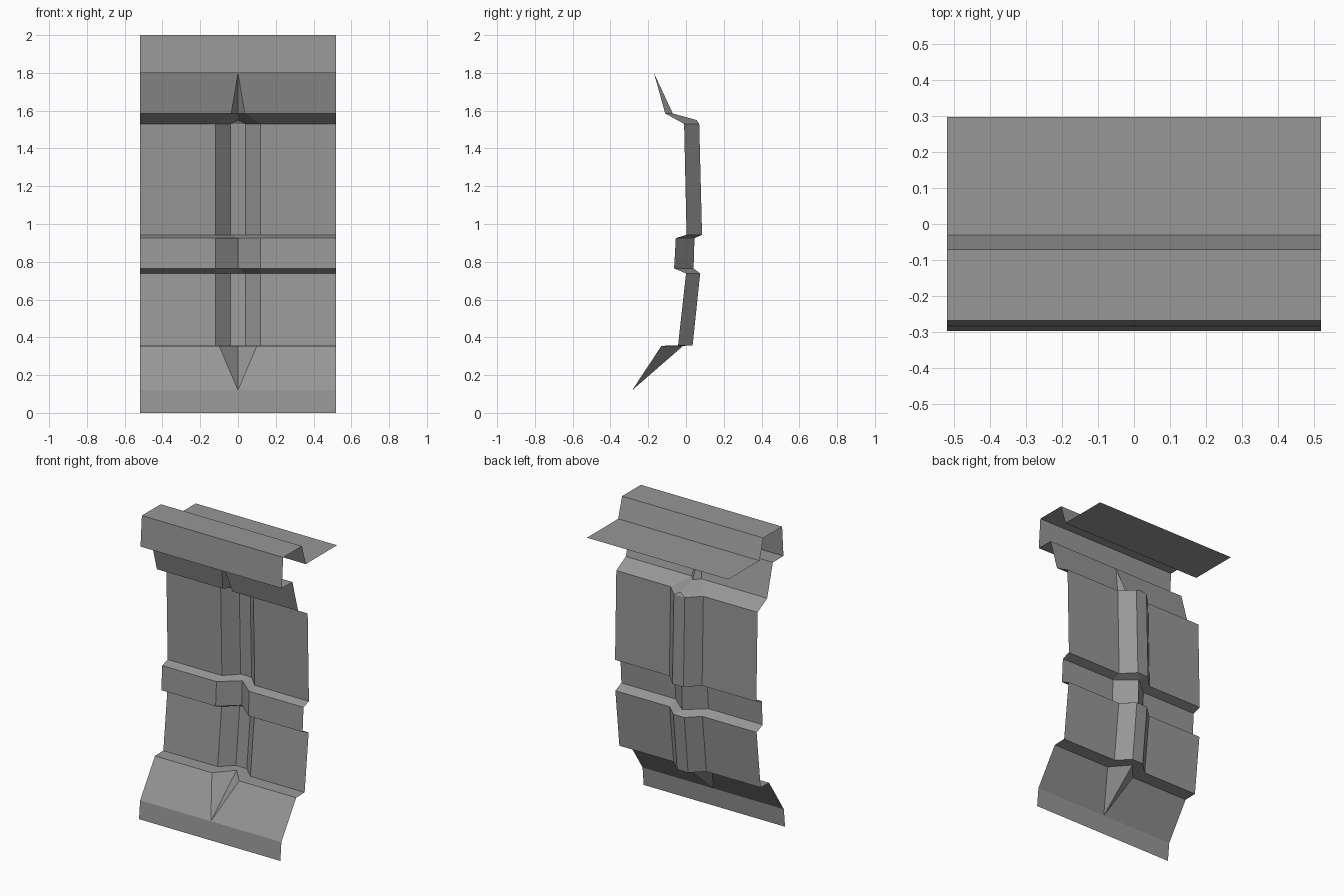
import bpy
import bmesh

cube = bpy.data.objects.get("Cube")
if cube:
    bpy.data.objects.remove(cube, do_unlink=True)

HALF = 0.518  # half the width of the panel

grey = bpy.data.materials.new("stone_grey")
grey.use_nodes = True
colour = (0.31, 0.31, 0.31, 1)
grey.diffuse_color = colour
grey.node_tree.nodes["Principled BSDF"].inputs["Base Color"].default_value = colour


def sheet(name, rows):
    """Loft a folded sheet upward through rows of
    (y, z, groove half width, groove floor half width, groove floor y)."""
    bm = bmesh.new()
    cache = {}

    def vert(x, y, z):
        key = (round(x, 4), round(y, 4), round(z, 4))
        if key not in cache:
            cache[key] = bm.verts.new(key)
        return cache[key]

    lines = []
    for y, z, wide, floor, deep in rows:
        half = [(HALF, y), (wide, y), (floor, deep)]
        lines.append([vert(-x, d, z) for x, d in half]
                     + [vert(x, d, z) for x, d in reversed(half)])
    for low, high in zip(lines, lines[1:]):
        for i in range(len(low) - 1):
            corners = (low[i], low[i + 1], high[i + 1], high[i])
            loop = list(dict.fromkeys(corners))  # drop merged corners
            if len(loop) > 2:
                bm.faces.new(loop)
    mesh = bpy.data.meshes.new(name)
    bm.to_mesh(mesh)
    bm.free()
    mesh.materials.append(grey)
    obj = bpy.data.objects.new(name, mesh)
    bpy.context.collection.objects.link(obj)
    return obj


def plain(y, z):
    """A row without a groove."""
    return (y, z, 0, 0, y)


# Rows shared between neighbouring parts
skirt_top = (-0.13, 0.355, 0.10, 0, -0.015)
lower_top = (0.0, 0.738, 0.12, 0.04, 0.075)
band_top = (-0.054, 0.925, 0.12, 0, 0.045)
upper_top = (-0.01, 1.53, 0.12, 0.04, 0.07)
neck_top = plain(-0.17, 1.80)

# Flared foot with a pointed notch
sheet("base_skirt", [plain(-0.297, 0), plain(-0.285, 0.12), skirt_top])

# Lower panel with its ledge
sheet("lower_panel", [skirt_top, (-0.042, 0.357, 0.12, 0.04, 0.035), lower_top])

# Raised band with a V groove
sheet("middle_band", [lower_top, (-0.063, 0.765, 0.12, 0, 0.04), band_top])

# Upper panel with its ledge
sheet("upper_panel", [band_top, (0.003, 0.943, 0.12, 0.04, 0.085), upper_top])

# Neck leaning forward, its groove closing to a point
sheet("neck", [upper_top,
               (-0.046, 1.55, 0.089, 0, 0.057),
               (-0.11, 1.585, 0.036, 0, -0.07),
               neck_top])

# Cornice: soffit, fascia, top, step down and rear flange
sheet("cornice", [neck_top] + [plain(y, z) for y, z in (
    (-0.281, 1.80), (-0.267, 2.0), (-0.07, 2.0), (-0.03, 1.865), (0.297, 1.865))])
